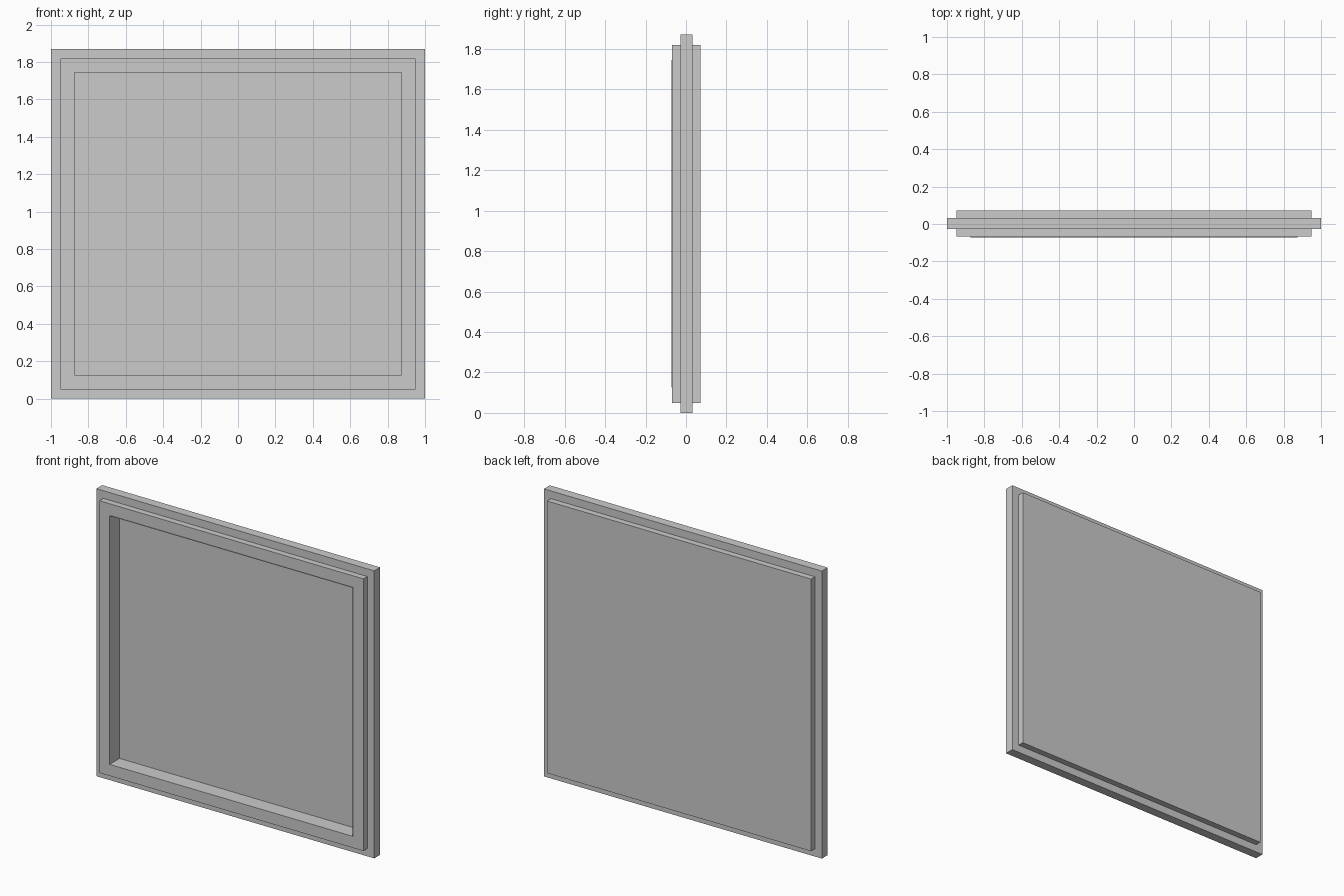
import bpy
import bmesh

if "Cube" in bpy.data.objects:
    bpy.data.objects.remove(bpy.data.objects["Cube"])

HALF_W, HALF_H = 1.0, 0.935


def stepped_shell(name, profile, cap_first=False, cap_last=False):
    """Skin rectangular loops given as (inset, y) pairs."""
    bm = bmesh.new()
    loops = []
    for inset, y in profile:
        w, h = HALF_W - inset, HALF_H - inset
        loops.append([bm.verts.new((sx * w, y, HALF_H + sz * h))
                      for sx, sz in ((-1, -1), (1, -1), (1, 1), (-1, 1))])
    for a, b in zip(loops, loops[1:]):
        for i in range(4):
            j = (i + 1) % 4
            bm.faces.new((a[i], b[i], b[j], a[j]))
    if cap_first:
        bm.faces.new(loops[0])
    if cap_last:
        bm.faces.new(loops[-1][::-1])
    mesh = bpy.data.meshes.new(name)
    bm.to_mesh(mesh)
    bm.free()
    obj = bpy.data.objects.new(name, mesh)
    bpy.context.collection.objects.link(obj)
    return obj


# Recessed panel with side walls and a fine lip standing proud of the frame
stepped_shell("recessed_panel",
              [(0.127, 0.03), (0.127, -0.072), (0.125, -0.072), (0.125, -0.068)],
              cap_first=True)

# Stepped casing: raised front frame, wide middle rim, raised back panel
stepped_shell("casing",
              [(0.125, -0.068), (0.05, -0.068), (0.05, -0.028), (0.0, -0.028),
               (0.0, 0.032), (0.05, 0.032), (0.05, 0.072)],
              cap_last=True)
